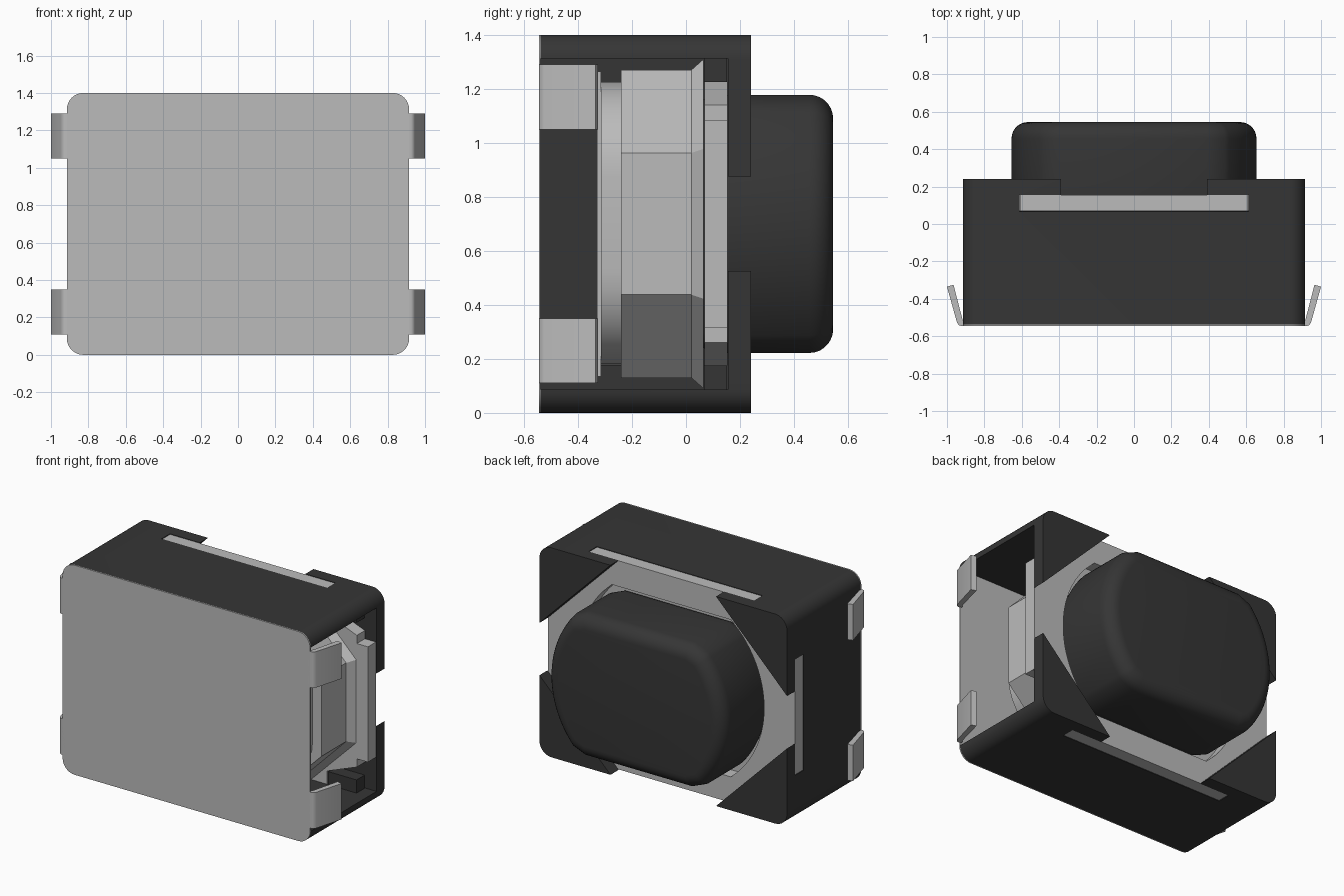
import bpy, bmesh, math
from mathutils import Vector

cube = bpy.data.objects.get("Cube")
if cube:
    bpy.data.objects.remove(cube, do_unlink=True)

CZ = 0.70  # height of the centre axis


def material(name, c):
    m = bpy.data.materials.new(name)
    m.use_nodes = True
    m.diffuse_color = (*c, 1)
    bsdf = next(n for n in m.node_tree.nodes if n.type == 'BSDF_PRINCIPLED')
    bsdf.inputs["Base Color"].default_value = (*c, 1)
    bsdf.inputs["Roughness"].default_value = 0.6
    return m


GREY = material("metal grey", (0.50, 0.50, 0.50))
BLACK = material("plastic black", (0.036, 0.036, 0.036))


def smooth(ob, angle):
    me = ob.data
    me.polygons.foreach_set("use_smooth", [True] * len(me.polygons))
    me.set_sharp_from_angle(angle=math.radians(angle))


def loft(name, rings, mat, angle=30):
    """Closed solid through rings of 3D points."""
    bm = bmesh.new()
    vs = [[bm.verts.new(p) for p in r] for r in rings]
    n = len(vs[0])
    bm.faces.new(vs[0])
    bm.faces.new(vs[-1])
    for a, b in zip(vs, vs[1:]):
        for i in range(n):
            j = (i + 1) % n
            bm.faces.new((a[i], a[j], b[j], b[i]))
    bmesh.ops.recalc_face_normals(bm, faces=bm.faces)
    me = bpy.data.meshes.new(name)
    bm.to_mesh(me)
    bm.free()
    ob = bpy.data.objects.new(name, me)
    bpy.context.collection.objects.link(ob)
    me.materials.append(mat)
    smooth(ob, angle)
    return ob


def ring(pts, y):
    return [(x, y, CZ + z) for x, z in pts]


def prism(name, pts, y0, y1, mat, angle=30):
    return loft(name, [ring(pts, y0), ring(pts, y1)], mat, angle)


def rect(x0, x1, z0, z1):
    return [(x0, z0), (x1, z0), (x1, z1), (x0, z1)]


def rounded(hx, hz, r, seg=8):
    pts = []
    for k, (sx, sz) in enumerate([(1, 1), (-1, 1), (-1, -1), (1, -1)]):
        for i in range(seg + 1):
            a = math.pi / 2 * (k + i / seg)
            pts.append((sx * (hx - r) + r * math.cos(a), sz * (hz - r) + r * math.sin(a)))
    return pts


def four_way(quarter):
    """Mirror a quarter outline (from +x side round to the top) to all quadrants."""
    half = quarter + [(-x, z) for x, z in reversed(quarter)]
    return half + [(x, -z) for x, z in reversed(half)]


def flat_circle(r, flat_x, hz, seg=14, end=42):
    """Circle cut flat above and below, with softened corners."""
    q = [(r * math.cos(math.radians(end * (i + .5) / (seg + .5))),
          r * math.sin(math.radians(end * (i + .5) / (seg + .5)))) for i in range(seg + 1)]
    return four_way(q + [(flat_x, hz)])


def bake(ob, angle):
    """Apply the modifiers."""
    deps = bpy.context.evaluated_depsgraph_get()
    me = bpy.data.meshes.new_from_object(ob.evaluated_get(deps))
    ob.modifiers.clear()
    ob.data = me
    smooth(ob, angle)


def cut(ob, cutters):
    for c in cutters:
        c.hide_render = True
        m = ob.modifiers.new("cut", 'BOOLEAN')
        m.operation = 'DIFFERENCE'
        m.solver = 'EXACT'
        m.object = c
    bake(ob, 30)
    for c in cutters:
        bpy.data.objects.remove(c, do_unlink=True)


# Thin front base plate
outline = rounded(0.915, 0.70, 0.088)
prism("base_plate", outline, -0.545, -0.538, GREY)

# Housing shell: open on the +x side, slotted, with four corner flaps at the back
housing = prism("housing", outline, -0.538, 0.24, BLACK)
opening = four_way([(1.2, 0.175), (0.915, 0.175), (0.39, 0.70), (0.39, 0.9)])
cut(housing, [
    prism("cavity_cutter", rect(-0.83, 1.3, -0.613, 0.613), -0.7, 0.156, BLACK),
    prism("back_cutter", opening, 0.153, 0.4, BLACK),
    prism("tall_slot_cutter", rect(-0.612, 0.612, -0.9, 0.9), 0.068, 0.1545, BLACK),
    prism("side_slot_cutter", rect(-1.1, -0.5, -0.387, 0.387), 0.068, 0.1545, BLACK),
])

# Ledges in the corners beside the cover plate
for s, side in ((1, "top"), (-1, "bottom")):
    for t, hand in ((1, "left"), (-1, "right")):
        prism(f"{side}_{hand}_ledge",
              rect(*sorted((t * 0.62, t * 0.83)), *sorted((s * 0.525, s * 0.62))),
              0.066, 0.152, BLACK)

# Cover plate with a tab on each side and an opening for the button
cover = prism("cover_plate", four_way([(0.912, 0.385), (0.83, 0.385), (0.83, 0.44),
                                       (0.61, 0.525), (0.61, 0.697)]), 0.069, 0.154, GREY)
cut(cover, [prism("cover_cutter", flat_circle(0.685, 0.44, 0.525), 0.0, 0.3, GREY)])

# Octagonal inner cup with a flared rim
cup = four_way([(0.785, 0.2625), (0.48, 0.57)])
rim = four_way([(0.828, 0.2775), (0.495, 0.61)])
loft("inner_cup", [ring(cup, -0.24), ring(cup, 0.02), ring(rim, 0.065)], GREY, 20)
prism("cup_step", rounded(0.72, 0.525, 0.35), -0.315, -0.24, GREY)
prism("cup_foot", rect(-0.5, 0.5, -0.565, 0.565), -0.33, -0.315, GREY)

# Push button with a rounded rim
button = prism("button", flat_circle(0.655, 0.39, 0.478), 0.03, 0.545, BLACK)
bev = button.modifiers.new("rim", 'BEVEL')
bev.width = 0.088
bev.segments = 7
bev.limit_method = 'ANGLE'
bev.angle_limit = math.radians(60)
bake(button, 50)

# Splayed solder tabs
tab = [(0.895, -0.545), (0.925, -0.545), (0.938, -0.54), (0.947, -0.525),
       (1.0, -0.335), (0.965, -0.325), (0.917, -0.51)]
for s, hand in ((1, "left"), (-1, "right")):
    for z0, z1, level in ((0.11, 0.35, "lower"), (1.05, 1.29, "upper")):
        loft(f"{hand}_{level}_tab", [[(s * x, y, z) for x, y in tab] for z in (z0, z1)], GREY, 45)
